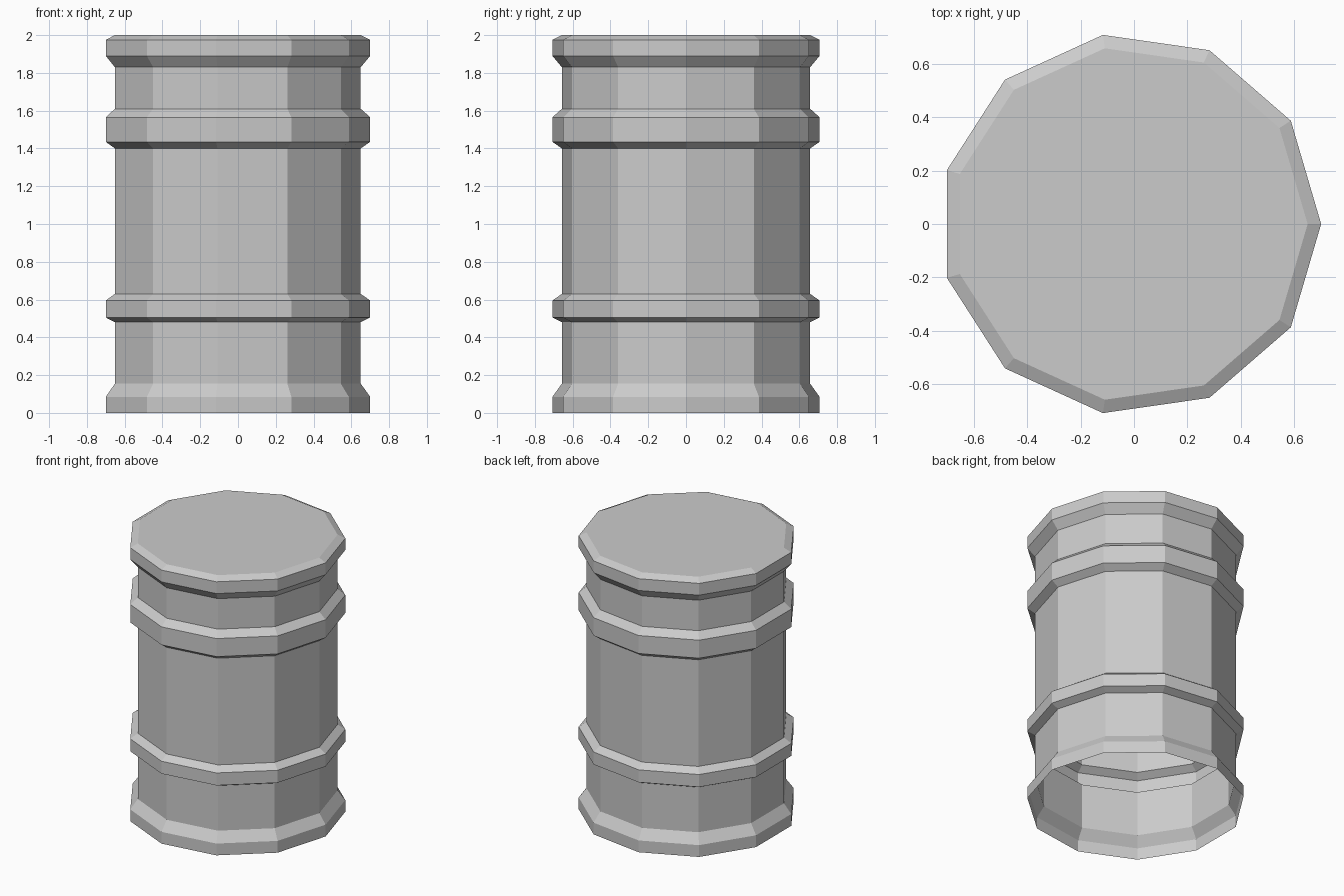
import bpy, bmesh
from math import cos, sin, tau

cube = bpy.data.objects.get("Cube")
if cube:
    bpy.data.objects.remove(cube, do_unlink=True)

SIDES = 11
WALL, RIM = 0.664, 0.7145
# An odd-sided ring is lopsided in x, so shift it to centre its width
SHIFT = -RIM * (1 - cos(tau / SIDES / 2)) / 2

grey = bpy.data.materials.new("barrel_grey")
grey.use_nodes = True
colour = (0.6, 0.6, 0.6, 1)
grey.diffuse_color = colour
grey.node_tree.nodes["Principled BSDF"].inputs["Base Color"].default_value = colour

# Outline from the open foot to the lid: (radius, height)
profile = [
    (RIM, 0), (RIM, 0.085), (WALL, 0.155),                            # foot rim
    (WALL, 0.48), (RIM, 0.505), (RIM, 0.595), (WALL, 0.63),           # lower hoop
    (WALL, 1.4), (RIM, 1.435), (RIM, 1.565), (WALL, 1.61),            # upper hoop
    (WALL, 1.83), (RIM, 1.89), (RIM, 1.975), (WALL, 2),               # top rim
]


def ring(bm, radius, z):
    angles = [tau * i / SIDES for i in range(SIDES)]
    return [bm.verts.new((radius * cos(a) + SHIFT, radius * sin(a), z)) for a in angles]


# Thin shell, closed by the lid and open underneath
bm = bmesh.new()
rings = [ring(bm, r, z) for r, z in profile]
for low, high in zip(rings, rings[1:]):
    for i in range(SIDES):
        j = (i + 1) % SIDES
        bm.faces.new((low[i], low[j], high[j], high[i]))
bm.faces.new(rings[-1])

mesh = bpy.data.meshes.new("barrel")
bm.to_mesh(mesh)
bm.free()
mesh.materials.append(grey)
barrel = bpy.data.objects.new("barrel", mesh)
bpy.context.collection.objects.link(barrel)
